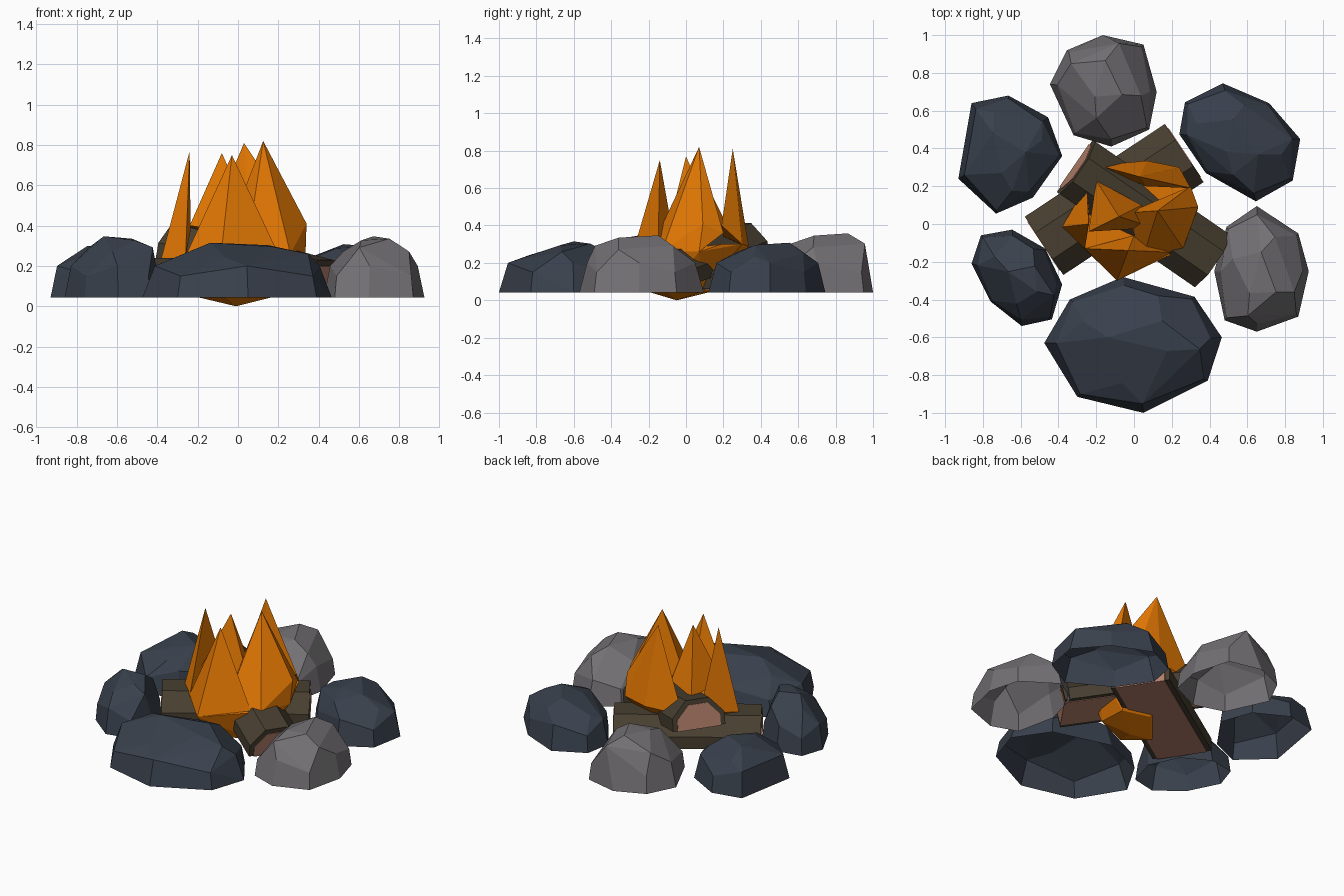
import bpy, bmesh, math
from mathutils import Vector, Matrix

if "Cube" in bpy.data.objects:
    bpy.data.objects.remove(bpy.data.objects["Cube"])


def mat(name, rgb):
    m = bpy.data.materials.new(name)
    m.diffuse_color = (*rgb, 1)
    m.use_nodes = True
    m.node_tree.nodes["Principled BSDF"].inputs["Base Color"].default_value = m.diffuse_color
    return m


SLATE = mat("slate_blue", (0.041, 0.052, 0.073))
GREY = mat("stone_grey", (0.175, 0.165, 0.175))
BARK = mat("bark_brown", (0.065, 0.049, 0.030))
WOOD = mat("cut_wood", (0.46, 0.22, 0.145))
FLAME = mat("flame_orange", (0.82, 0.20, 0.001))


def hull(name, points, material, open_bottom=False, dissolve=0, matrix=None):
    bm = bmesh.new()
    for p in points:
        bm.verts.new(p)
    bmesh.ops.convex_hull(bm, input=bm.verts[:])
    loose = [v for v in bm.verts if not v.link_faces]
    bmesh.ops.delete(bm, geom=loose, context='VERTS')
    if dissolve:
        bmesh.ops.dissolve_limit(bm, angle_limit=math.radians(dissolve),
                                 verts=bm.verts[:], edges=bm.edges[:])
    bmesh.ops.recalc_face_normals(bm, faces=bm.faces[:])
    if open_bottom:
        low = [f for f in bm.faces if f.normal.z < -0.9]
        bmesh.ops.delete(bm, geom=low, context='FACES')
    if matrix:
        bm.transform(matrix)
    me = bpy.data.meshes.new(name)
    bm.to_mesh(me)
    bm.free()
    me.materials.append(material)
    ob = bpy.data.objects.new(name, me)
    bpy.context.collection.objects.link(ob)
    return ob


# Stones: hollow low-poly domes rising from a ground outline to an off-centre top
def stone(name, outline, top, material, peak=(0, 0)):
    n = len(outline)
    o = [Vector(p) for p in outline]
    c = sum(o, Vector((0, 0))) / n
    pk = c + Vector(peak)
    pts = [(p.x, p.y, 0.043) for p in o]
    for i in range(n):
        q = c + (o[i] - c) * (0.95 if i % 2 else 0.87)
        pts.append((q.x, q.y, 0.15 if i % 2 else 0.20))
        if i % 2 == 0:
            q = pk + ((o[i] + o[(i + 1) % n]) / 2 - c) * 0.74
            pts.append((q.x, q.y, top - 0.055 - 0.01 * (i % 4)))
    for i in (0, 3, 5):
        q = pk + (o[i] - c) * 0.36
        pts.append((q.x, q.y, top - 0.004 * i))
    hull(name, pts, material, open_bottom=True, dissolve=9)


stone("front_stone", [(-.475, -.63), (-.34, -.40), (-.06, -.28), (.32, -.385),
      (.465, -.60), (.39, -.83), (.05, -1.0), (-.30, -.915)], .315, SLATE, (.03, .03))
stone("right_stone", [(.65, .095), (.87, -.05), (.925, -.25), (.87, -.49),
      (.65, -.57), (.48, -.51), (.425, -.25), (.49, -.015)], .347, GREY, (.01, -.02))
stone("back_right_stone", [(.47, .745), (.715, .64), (.88, .45), (.84, .23),
      (.645, .12), (.38, .27), (.24, .475), (.27, .645)], .308, SLATE)
stone("back_stone", [(-.165, 1.0), (.05, .95), (.12, .70), (.08, .50),
      (-.12, .41), (-.32, .47), (-.445, .74), (-.355, .92)], .358, GREY, (0, .05))
stone("back_left_stone", [(-.86, .64), (-.665, .68), (-.455, .565), (-.38, .36),
      (-.535, .14), (-.73, .055), (-.93, .24), (-.90, .45)], .30, SLATE)
stone("front_left_stone", [(-.86, -.21), (-.81, -.06), (-.645, -.03), (-.47, -.13),
      (-.38, -.32), (-.435, -.505), (-.595, -.54), (-.76, -.41)], .347, SLATE, (.04, 0))


# Split logs: half-octagon bark with a slightly proud core of cut wood
def log(name, centre, length, width, angle, tilt):
    m = (Matrix.Translation(centre) @ Matrix.Rotation(math.radians(angle), 4, 'Z')
         @ Matrix.Rotation(math.radians(tilt), 4, 'Y'))

    def prism(half_len, r, z0, z1, z2):
        return [(sx * half_len, sy * y, z) for sx in (-1, 1) for sy in (-1, 1)
                for y, z in ((r, z0), (r, z1), (r * 0.45, z2))]
    r, h = width / 2, length / 2
    hull(name + "_bark", prism(h, r, 0, .08, .18), BARK, dissolve=1, matrix=m)
    hull(name + "_core", prism(h + .004, r - .03, -.004, .068, .15), WOOD,
         dissolve=1, matrix=m)


log("lower_log", (-.105, .13, .06), .89, .37, 33.5, 0)
log("upper_log", (.045, .06, .145), .89, .335, -34.6, 12)

# Fire: a shallow pointed cup with a ring of sharp flames standing on its rim
base = (-.01, -.05, 0)
low = [(-.20, -.08, .045), (-.06, -.20, .045), (.17, -.10, .045),
       (.16, .08, .045), (-.02, .13, .045)]
rim = [(-.38, -.015, .24), (-.26, -.13, .25), (-.09, -.30, .20), (.26, -.13, .26),
       (.335, .07, .26), (.29, .19, .30), (.24, .30, .30), (.07, .335, .29),
       (-.19, .31, .29), (-.25, .21, .29)]
hull("flame_cup", [base] + low + rim, FLAME)

hull("front_flame", [(-.03, -.14, .75), rim[1], rim[2], (.20, -.15, .26),
     (.0, -.06, .3)], FLAME)
hull("right_flame", [(.125, .07, .82), rim[3], rim[4], (.34, .09, .41),
     (.30, .20, .36), (.04, -.20, .25), (-.03, .06, .42)], FLAME)
hull("back_flame", [(.03, .25, .81), (.30, .19, .40), rim[6], rim[7],
     rim[8], (.06, .20, .34)], FLAME)
hull("left_flame", [(-.24, .0, .77), rim[0], rim[1], rim[9],
     (-.235, .02, .38)], FLAME)
hull("middle_flame", [(-.08, .04, .76), (-.20, .23, .38), (-.24, -.04, .40),
     (.10, -.02, .35), (.04, .10, .38)], FLAME)
